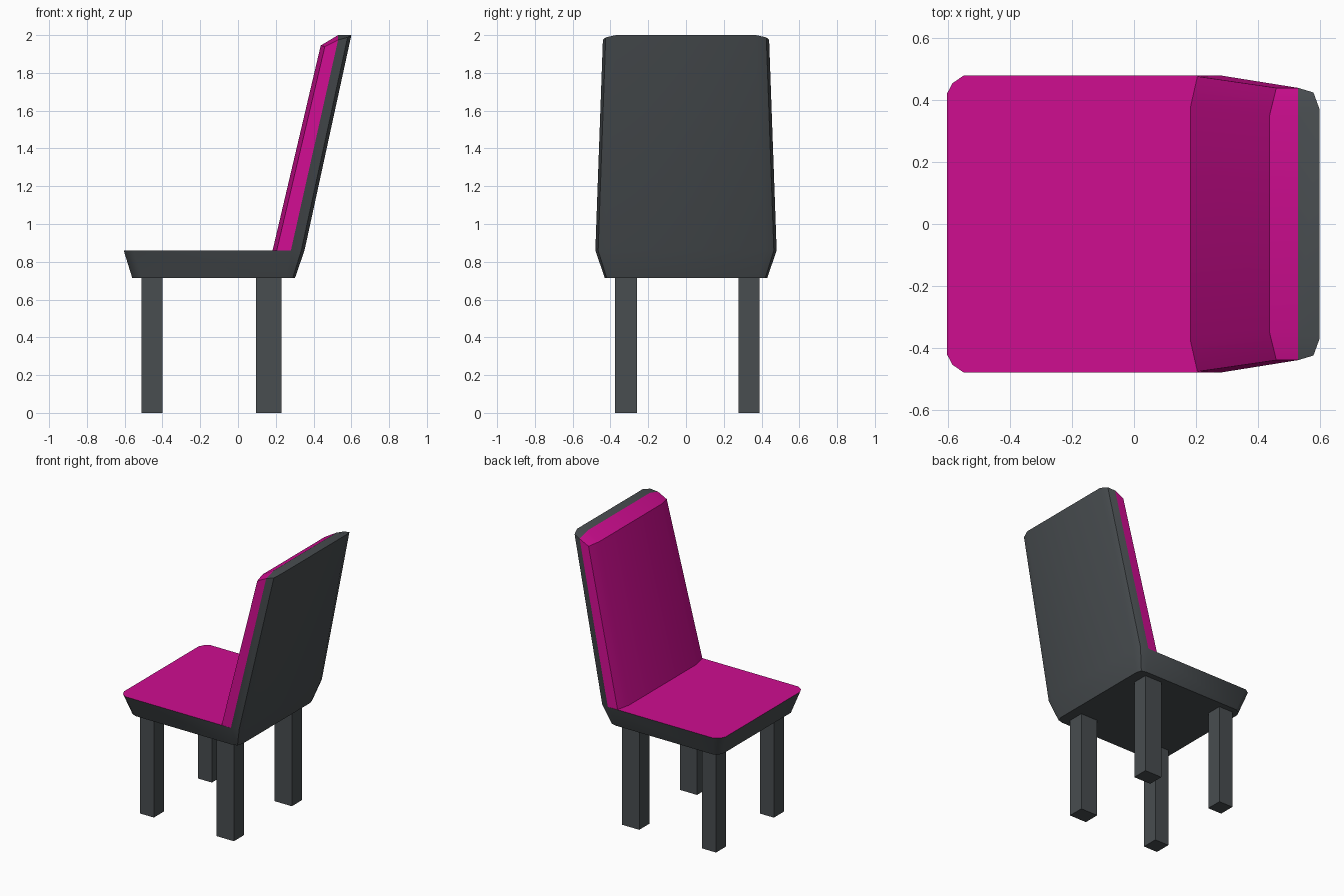
import bpy, bmesh

if "Cube" in bpy.data.objects:
    bpy.data.objects.remove(bpy.data.objects["Cube"])


def material(name, rgb):
    m = bpy.data.materials.new(name)
    m.diffuse_color = (*rgb, 1)
    m.use_nodes = True
    m.node_tree.nodes["Principled BSDF"].inputs["Base Color"].default_value = m.diffuse_color
    return m


DARK = material("charcoal", (0.065, 0.074, 0.08))
PINK = material("magenta fabric", (0.62, 0.004, 0.28))


def finish(bm, name, mats, smooth=True):
    bmesh.ops.recalc_face_normals(bm, faces=bm.faces)
    me = bpy.data.meshes.new(name)
    bm.to_mesh(me)
    bm.free()
    for m in mats:
        me.materials.append(m)
    ob = bpy.data.objects.new(name, me)
    bpy.context.collection.objects.link(ob)
    if smooth:
        bpy.ops.object.select_all(action='DESELECT')
        ob.select_set(True)
        bpy.context.view_layer.objects.active = ob
        bpy.ops.object.shade_smooth_by_angle(angle=0.65)
    return ob


def mirrored(bm, half):
    """Vertices for the +y half, followed by the -y half in reverse order."""
    return ([bm.verts.new(p) for p in half]
            + [bm.verts.new((x, -y, z)) for x, y, z in reversed(half)])


def bridge(bm, a, b, closed):
    n = len(a)
    for i in range(n if closed else n - 1):
        j = (i + 1) % n
        bm.faces.new((a[i], a[j], b[j], b[i]))


# Seat and backrest as one continuous shell
bm = bmesh.new()
zb, zs = 0.715, 0.86
front_b = [(-.56, .38, zb), (-.545, .41, zb), (-.51, .43, zb)]
rear_b = [(.25, .43, zb), (.29, .42, zb), (.302, .38, zb)]
front_s = [(-.605, .42, zs), (-.587, .455, zs), (-.55, .48, zs)]
rear_s = [(.28, .48, zs), (.335, .465, zs), (.352, .42, zs)]
rear_t = [(.53, .44, 1.975), (.58, .425, 1.988), (.60, .37, 2.0)]
bottom = mirrored(bm, front_b + rear_b)
seat = mirrored(bm, front_s + rear_s)
top = mirrored(bm, rear_t)
inner = mirrored(bm, [(.53, .35, 2.0)])
bm.faces.new(bottom)
bridge(bm, bottom, seat, True)
pad = bm.faces.new(seat[:4] + seat[8:])
pad.material_index = 1
bridge(bm, seat[3:9], top, False)
bm.faces.new((seat[3], top[0], inner[0], inner[1], top[5], seat[8]))
bm.faces.new((top[2], top[3], inner[1], inner[0]))
bm.faces.new((top[0], top[1], top[2], inner[0]))
bm.faces.new((top[5], top[4], top[3], inner[1]))
finish(bm, "seat_shell", [DARK, PINK])

# Back cushion
bm = bmesh.new()
low = mirrored(bm, [(.28, .48, zs), (.205, .477, zs), (.183, .38, zs)])
up = mirrored(bm, [(.53, .44, 1.975), (.46, .44, 1.94), (.438, .35, 1.945)])
mid = mirrored(bm, [(.53, .35, 2.0)])
bridge(bm, low, up, True)
bm.faces.new((up[0], up[1], up[2], mid[0]))
bm.faces.new((up[5], up[4], up[3], mid[1]))
bm.faces.new((up[2], up[3], mid[1], mid[0]))
bm.faces.new((up[0], mid[0], mid[1], up[5]))
bm.faces.new(low)
finish(bm, "back_cushion", [PINK])

# Four legs
for name, x0, x1 in (("front_leg", -.51, -.40), ("rear_leg", .095, .23)):
    for side, y0, y1 in (("right", -.375, -.26), ("left", .277, .39)):
        bm = bmesh.new()
        bmesh.ops.create_cube(bm, size=1)
        for v in bm.verts:
            v.co = (x1 if v.co.x > 0 else x0, y1 if v.co.y > 0 else y0,
                    0.73 if v.co.z > 0 else 0)
        finish(bm, f"{name}_{side}", [DARK], smooth=False)
